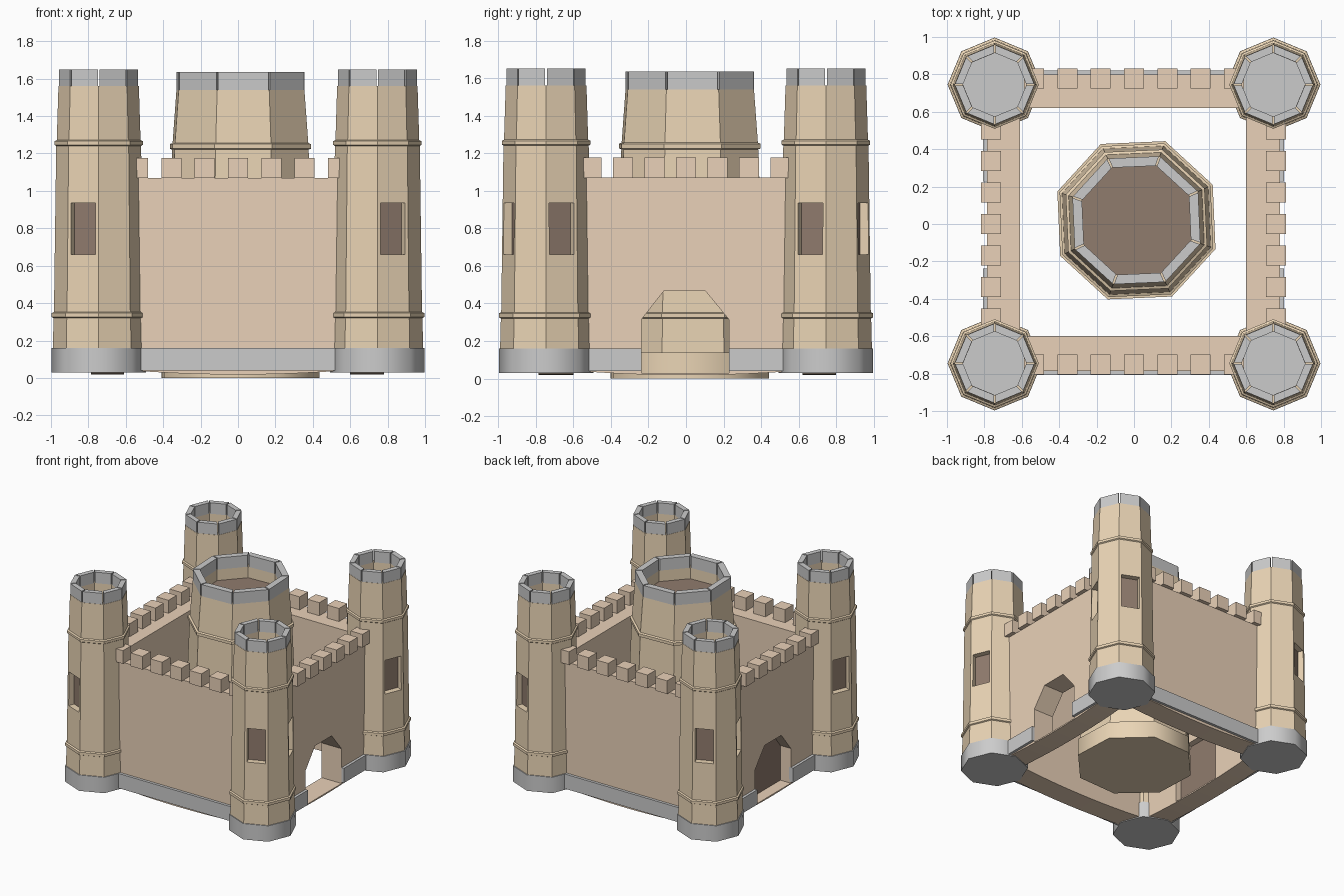
import bpy, bmesh
from math import cos, sin, pi, radians, atan2
from mathutils import Vector, Matrix

if "Cube" in bpy.data.objects:
    bpy.data.objects.remove(bpy.data.objects["Cube"])


def material(name, rgb):
    m = bpy.data.materials.new(name)
    m.diffuse_color = (*rgb, 1)
    m.use_nodes = True
    m.node_tree.nodes["Principled BSDF"].inputs["Base Color"].default_value = m.diffuse_color
    return m


STONE = material("tan_stone", (0.82, 0.66, 0.46))
WALL = material("wall_stone", (0.82, 0.64, 0.48))
WOOD = material("dark_wood", (0.28, 0.20, 0.155))


def finish(name, bm, mat=None, smooth=False):
    bmesh.ops.recalc_face_normals(bm, faces=bm.faces[:])
    me = bpy.data.meshes.new(name)
    bm.to_mesh(me)
    bm.free()
    ob = bpy.data.objects.new(name, me)
    bpy.context.collection.objects.link(ob)
    if mat:
        me.materials.append(mat)
    if smooth:
        bpy.ops.object.select_all(action='DESELECT')
        ob.select_set(True)
        bpy.context.view_layer.objects.active = ob
        bpy.ops.object.shade_smooth_by_angle(angle=radians(50))
    return ob


def lathe(name, profile, centre, rot, mat=None, closed=False, smooth=False):
    """Eight-sided turned shape; closed = hollow tube, else capped ends."""
    bm = bmesh.new()
    rings = [[bm.verts.new((centre[0] + r * cos(rot + k * pi / 4),
                            centre[1] + r * sin(rot + k * pi / 4), z)) for k in range(8)]
             for r, z in profile]
    pairs = list(zip(rings, rings[1:]))
    if closed:
        pairs.append((rings[-1], rings[0]))
    else:
        bm.faces.new(rings[0])
        bm.faces.new(rings[-1])
    for a, b in pairs:
        for k in range(8):
            j = (k + 1) % 8
            bm.faces.new((a[k], a[j], b[j], b[k]))
    return finish(name, bm, mat, smooth)


def prism_to(bm, points, offset):
    """Add a polygon extruded along offset."""
    a = [bm.verts.new(p) for p in points]
    b = [bm.verts.new(Vector(p) + Vector(offset)) for p in points]
    bm.faces.new(a)
    bm.faces.new(b)
    for i in range(len(a)):
        j = (i + 1) % len(a)
        bm.faces.new((a[i], a[j], b[j], b[i]))


def box_to(bm, size, matrix):
    bmesh.ops.create_cube(bm, size=1, matrix=matrix @ Matrix.Diagonal((*size, 1)))


def rim(name, centre, rot, r_out, r_in, z0, z1):
    """Ring of eight parapet blocks with thin gaps at the corners."""
    bm = bmesh.new()
    for k in range(8):
        def at(r, n):
            a = rot + n * pi / 4
            return Vector((centre[0] + r * cos(a), centre[1] + r * sin(a), z0))
        o0, o1, i1, i0 = at(r_out, k), at(r_out, k + 1), at(r_in, k + 1), at(r_in, k)
        d = (o1 - o0).normalized() * 0.005
        prism_to(bm, [o0 + d, o1 - d, i1 - d, i0 + d], (0, 0, z1 - z0))
    return finish(name, bm)


def cut(ob, cutter):
    """Subtract the cutter, keep the result and drop the helper."""
    cutter.hide_render = True
    mod = ob.modifiers.new("cut", 'BOOLEAN')
    mod.operation = 'DIFFERENCE'
    mod.solver = 'EXACT'
    mod.object = cutter
    dg = bpy.context.evaluated_depsgraph_get()
    me = bpy.data.meshes.new_from_object(ob.evaluated_get(dg))
    ob.modifiers.clear()
    ob.data = me
    bpy.data.objects.remove(cutter)


# Corner towers: grey base, banded hollow shaft, two windows, parapet
T = 0.745
SHAFT = [(.245, .16), (.241, .32), (.251, .325), (.251, .347), (.239, .353),
         (.227, 1.24), (.236, 1.246), (.236, 1.266), (.224, 1.272),
         (.215, 1.56), (.17, 1.56), (.17, .16)]
for sy, row in ((-1, "front"), (1, "back")):
    for sx, side in ((-1, "left"), (1, "right")):
        c = (sx * T, sy * T)
        tag = f"{row}_{side}"
        lathe(f"tower_base_{tag}", [(.252, .03), (.252, .16)], c, 0, smooth=True)
        shaft = lathe(f"tower_{tag}", SHAFT, c, 0, STONE, closed=True)
        cutter, panes = bmesh.new(), bmesh.new()
        for dx, dy in ((sx * .383, sy * .924), (sx * .924, -sy * .383)):
            spin = Matrix.Rotation(atan2(dy, dx), 4, 'Z')

            def place(d):
                return Matrix.Translation((c[0] + dx * d, c[1] + dy * d, .797)) @ spin
            box_to(cutter, (.16, .142, .275), place(.21))
            box_to(panes, (.012, .142, .275), place(.162))
        cut(shaft, finish("window_cutter", cutter))
        finish(f"tower_windows_{tag}", panes, WOOD)
        rim(f"tower_parapet_{tag}", c, 0, .213, .17, 1.56, 1.65)

# Central keep
K, KR = (.013, .02), radians(25)
lathe("keep_base", [(.45, 0), (.45, .14)], K, KR, STONE, smooth=True)
lathe("keep", [(.43, .14), (.426, .32), (.437, .325), (.437, .347), (.423, .353),
               (.388, 1.22), (.402, 1.226), (.402, 1.25), (.386, 1.256),
               (.364, 1.54), (.31, 1.54), (.31, 1.40), (.31, .14)],
      K, KR, STONE, closed=True)
lathe("keep_floor", [(.312, 1.43), (.312, 1.45)], K, KR, WOOD)
rim("keep_parapet", K, KR, .364, .31, 1.54, 1.635)

# Curtain walls with sagging undersides, plinths and merlons
L = .57
outline = [(L, 1.07), (-L, 1.07)]
outline += [(L * t / 5, .018 + .022 * (t / 5) ** 2) for t in range(-5, 6)]
gate = [(-.237, .03), (-.237, .315), (-.115, .47), (.1, .47), (.228, .315), (.228, .03)]


def gate_prism(name, sx, x0, x1, mat=None):
    bm = bmesh.new()
    prism_to(bm, [(sx * x0, y, z) for y, z in gate], (sx * (x1 - x0), 0, 0))
    return finish(name, bm, mat)


# name, turn about z, inner face, outer face, merlon centre, merlon spacing
WALLS = [("front", 0, .60, .785, .752, .178), ("right", 90, .60, .78, .76, .168),
         ("back", 180, .62, .80, .777, .178), ("left", 270, .61, .785, .765, .168)]
for name, turn, inner, outer, mid, step in WALLS:
    R = Matrix.Rotation(radians(turn), 4, 'Z')
    bm = bmesh.new()
    prism_to(bm, [(x, -outer, z) for x, z in outline], (0, outer - inner, 0))
    bm.transform(R)
    wall = finish(f"wall_{name}", bm, WALL)

    bm = bmesh.new()
    box_to(bm, (2 * L, .04, .12), Matrix.Translation((0, -outer - .002, .10)))
    bm.transform(R)
    plinth = finish(f"wall_plinth_{name}", bm)

    bm = bmesh.new()
    for k in range(-3, 4):
        box_to(bm, (.107, .107, .108), Matrix.Translation((k * step, -mid, 1.123)))
    bm.transform(R)
    finish(f"merlons_{name}", bm, WALL)

    # Gateways through the two side walls
    if name in ("right", "left"):
        sx = 1 if name == "right" else -1
        for part in (wall, plinth):
            cut(part, gate_prism("gate_cutter", sx, .5, .9))

# Closed wooden gate in the left gateway
gate_prism("gate_door", -1, .66, .69, WOOD)
